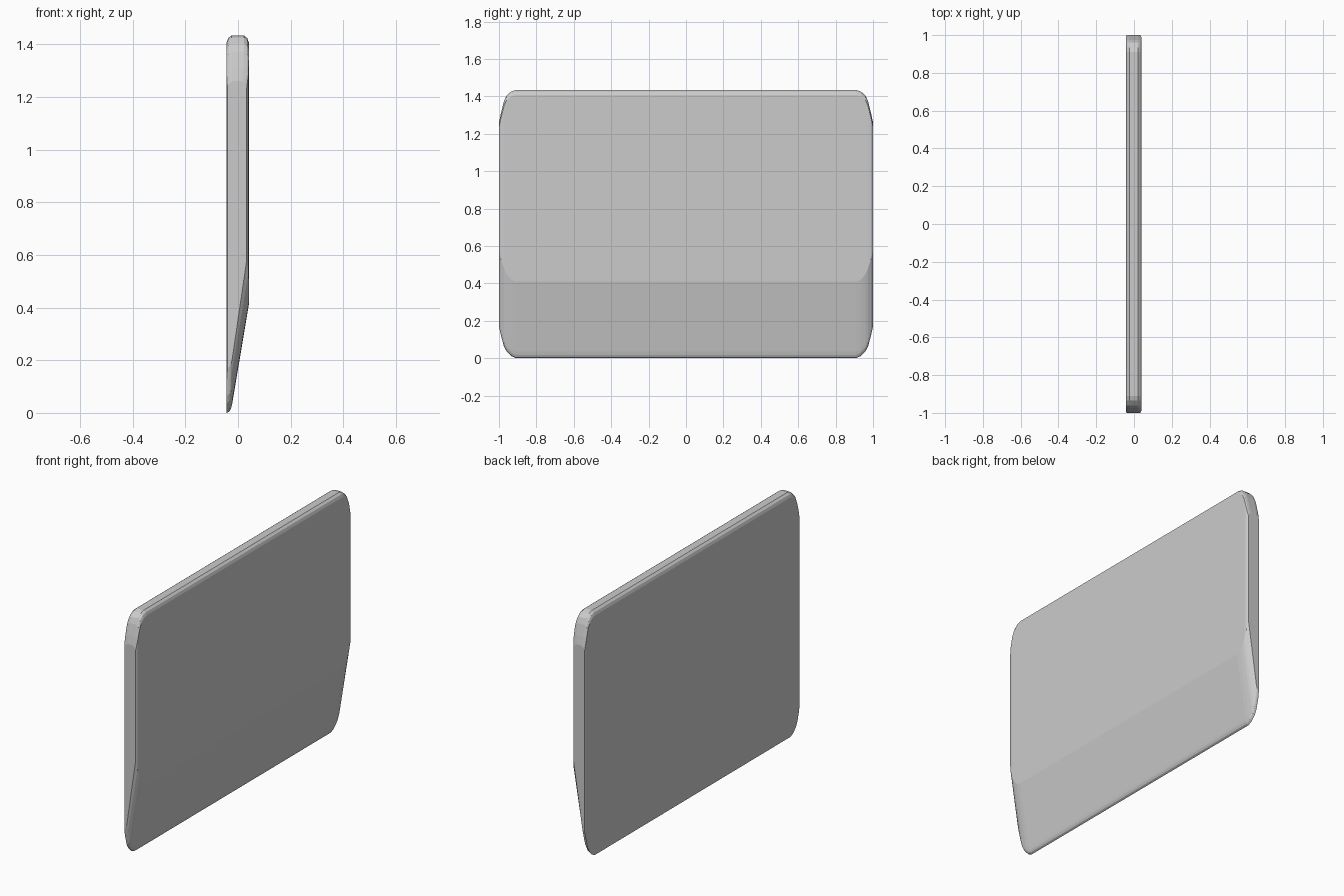
import bpy, bmesh

if "Cube" in bpy.data.objects:
    bpy.data.objects.remove(bpy.data.objects["Cube"])

BACK, FRONT = -0.043, 0.041

# Stations toward each side: y, bottom z, wedge break z, top z, front x, back x
STATIONS = [
    (0.910, 0.000, 0.410, 1.434, FRONT, BACK),
    (0.935, 0.012, 0.420, 1.426, FRONT, BACK),
    (0.960, 0.038, 0.450, 1.404, FRONT, BACK),
    (0.974, 0.065, 0.485, 1.372, FRONT, BACK),
    (0.990, 0.125, 0.530, 1.308, 0.039, BACK),
    (1.000, 0.170, 0.580, 1.260, 0.033, -0.040),
]


def profile(zb, zk, zt, xf, xb):
    """Cross-section: flat back, wedge at the lower front, rounded top."""
    return [
        (xb, zb), (-0.032, zb + 0.006), (-0.026, zb + 0.018), (-0.022, zb + 0.035),
        (xf, zk),
        (xf, zt - 0.026), (xf - 0.006, zt - 0.010), (xf - 0.019, zt),
        (xb + 0.019, zt), (xb + 0.006, zt - 0.010), (xb, zt - 0.026),
    ]


# Panel: loft the cross-sections from one side to the other
bm = bmesh.new()
sections = [(-s[0],) + s[1:] for s in reversed(STATIONS)] + STATIONS
rings = [[bm.verts.new((x, y, z)) for x, z in profile(*rest)] for y, *rest in sections]
for a, b in zip(rings, rings[1:]):
    for i in range(len(a)):
        j = (i + 1) % len(a)
        bm.faces.new((a[i], a[j], b[j], b[i]))
bm.faces.new(rings[0])
bm.faces.new(rings[-1])
bmesh.ops.recalc_face_normals(bm, faces=bm.faces[:])

mesh = bpy.data.meshes.new("wedge_panel")
bm.to_mesh(mesh)
bm.free()
panel = bpy.data.objects.new("wedge_panel", mesh)
bpy.context.collection.objects.link(panel)
